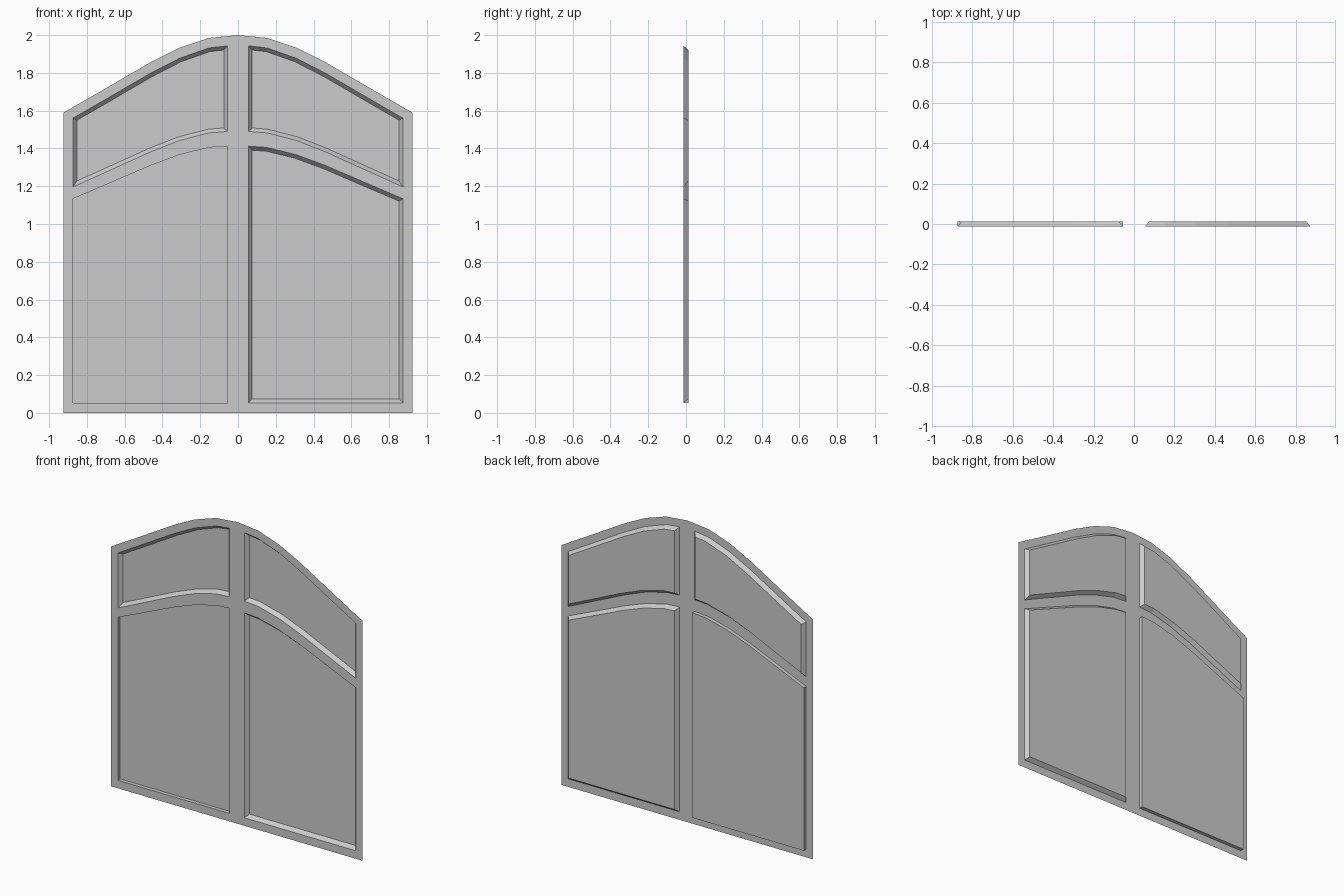
import bpy, bmesh

if "Cube" in bpy.data.objects:
    bpy.data.objects.remove(bpy.data.objects["Cube"])

DEPTH = 0.025      # recess depth of the panels
BEVEL = 0.02       # width of the sloped panel edges

# Arch profile: (distance from centre, drop below the crown)
ARCH = [(0, 0), (0.154, 0.015), (0.308, 0.066), (0.462, 0.143),
        (0.615, 0.232), (0.77, 0.322), (0.923, 0.41)]


def drop(x):
    x = abs(x)
    for (x0, d0), (x1, d1) in zip(ARCH, ARCH[1:]):
        if x <= x1:
            return d0 + (d1 - d0) * (x - x0) / (x1 - x0)
    return ARCH[-1][1]


def levels(x):
    """Heights of sill, lower panel, arched rail, upper panel and arched top."""
    d = drop(x)
    gap = 0.05 + 0.008 * min(1, abs(x) / 0.4)
    return [0, 0.053, 1.416 - 0.74 * d, 1.494 - 0.78 * d, 2 - d - gap, 2 - d]


# Columns: mullion edge, arch steps, stile edge, outer edge, on both sides
half = [0.055, 0.154, 0.308, 0.462, 0.615, 0.77, 0.873, 0.923]
xs = [-x for x in reversed(half)] + [0] + half

# Front sheet as a grid following the arches
bm = bmesh.new()
grid = [[bm.verts.new((x, -DEPTH / 2, z)) for z in levels(x)] for x in xs]
panels = {}
for i in range(len(xs) - 1):
    mid = (xs[i] + xs[i + 1]) / 2
    for j in range(5):
        a, b = grid[i], grid[i + 1]
        f = bm.faces.new((a[j], b[j], b[j + 1], a[j + 1]))
        if j in (1, 3) and 0.055 < abs(mid) < 0.873:
            panels.setdefault((mid > 0, j), []).append(f)

# Four recessed panels with sloped edges
for faces in panels.values():
    bmesh.ops.inset_region(bm, faces=faces, thickness=BEVEL, depth=0,
                           use_even_offset=True, use_boundary=True)
    for v in {v for f in faces for v in f.verts}:
        v.co.y = DEPTH / 2

mesh = bpy.data.meshes.new("panelled_shutter")
bm.to_mesh(mesh)
bm.free()
obj = bpy.data.objects.new("panelled_shutter", mesh)
bpy.context.collection.objects.link(obj)
